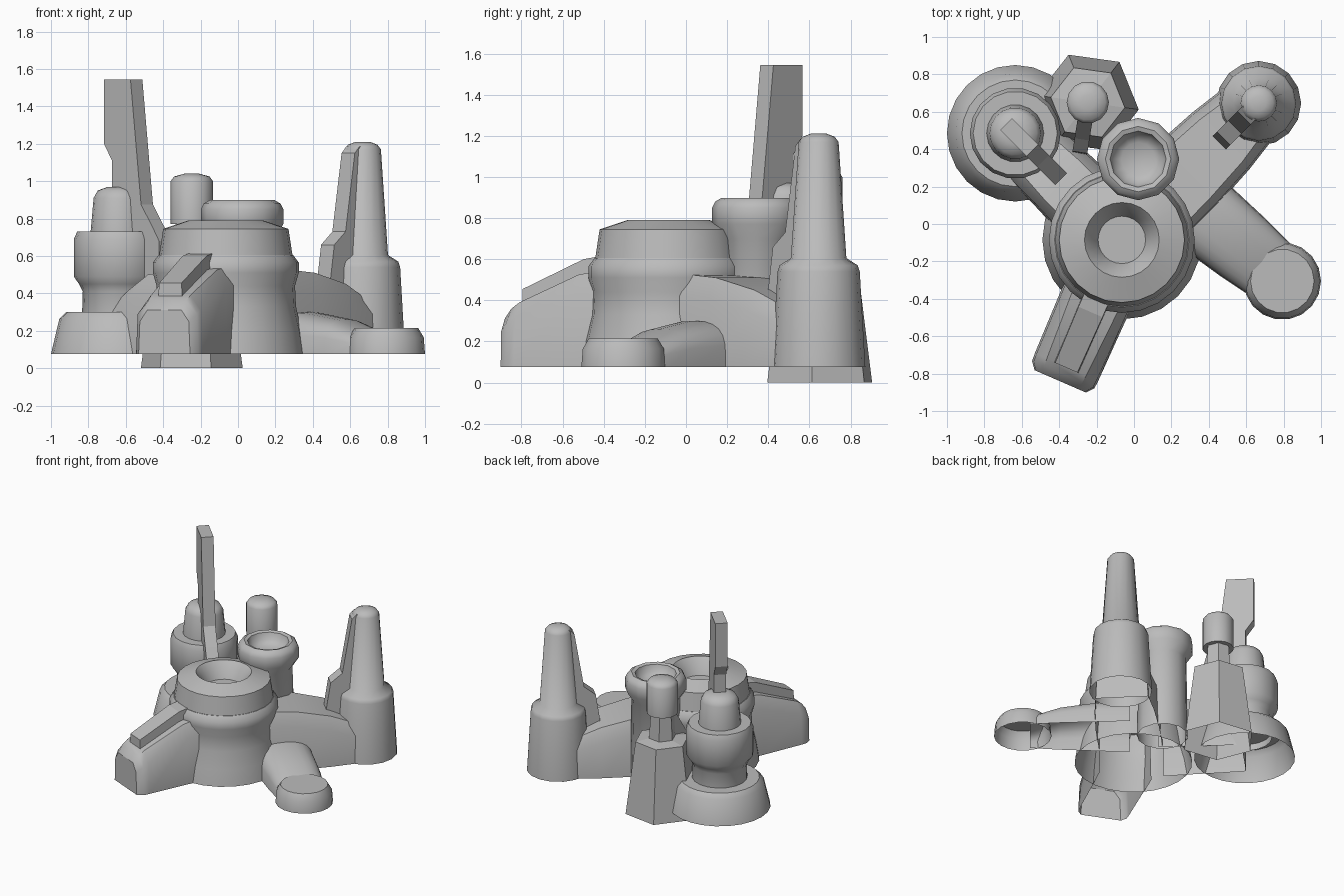
import bpy
from math import sin, cos, pi, radians

if "Cube" in bpy.data.objects:
    bpy.data.objects.remove(bpy.data.objects["Cube"])

BASE = 0.075
HUB = (-0.065, -0.085)

grey = bpy.data.materials.new("mid_grey")
grey.diffuse_color = (0.5, 0.5, 0.5, 1)
grey.use_nodes = True
grey.node_tree.nodes["Principled BSDF"].inputs["Base Color"].default_value = grey.diffuse_color


def make(name, verts, faces, smooth=38):
    me = bpy.data.meshes.new(name)
    me.from_pydata(verts, [], faces)
    me.update()
    me.materials.append(grey)
    ob = bpy.data.objects.new(name, me)
    bpy.context.collection.objects.link(ob)
    if smooth:
        bpy.ops.object.select_all(action='DESELECT')
        ob.select_set(True)
        bpy.context.view_layer.objects.active = ob
        bpy.ops.object.shade_smooth_by_angle(angle=radians(smooth))
    return ob


def lathe(name, centre, profile, n=20, turn=0.0, smooth=38):
    """Spin (radius, z) points; bottom stays open, top is capped."""
    verts = [(centre[0] + r * cos(turn + 2 * pi * j / n),
              centre[1] + r * sin(turn + 2 * pi * j / n), z)
             for r, z in profile for j in range(n)]
    faces = [(i * n + j, i * n + (j + 1) % n, (i + 1) * n + (j + 1) % n, (i + 1) * n + j)
             for i in range(len(profile) - 1) for j in range(n)]
    last = (len(profile) - 1) * n
    faces.append(tuple(range(last, last + n)))
    return make(name, verts, faces, smooth)


def loft(name, origin, angle, sections, smooth=38):
    """Join cross-sections [(distance, [(side, z), ...])] along a heading; underside open."""
    a = radians(angle)
    n = len(sections[0][1])
    verts = [(origin[0] + d * cos(a) - s * sin(a), origin[1] + d * sin(a) + s * cos(a), z)
             for d, pts in sections for s, z in pts]
    faces = [(i * n + j, (i + 1) * n + j, (i + 1) * n + j + 1, i * n + j + 1)
             for i in range(len(sections) - 1) for j in range(n - 1)]
    last = (len(sections) - 1) * n
    faces.append(tuple(range(last + n - 1, last - 1, -1)))
    return make(name, verts, faces, smooth)


def arch(wide, flat, shoulder, top):
    """Chamfered leg section, from right foot over the top to left foot."""
    half = [(wide, BASE), (wide * 0.5 + max(flat, wide * 0.9) * 0.5, shoulder), (flat, top)]
    return [(-s, z) for s, z in half] + half[::-1]


def dome(wide, top):
    """Squarish rounded leg section."""
    pts = []
    for k in range(13):
        c, s = cos(pi * k / 12), abs(sin(pi * k / 12))
        side = abs(c) ** 0.8 * (1 if c > 0 else -1)
        pts.append((-wide * side, BASE + (top - BASE) * s ** 0.55))
    return pts


def fin(name, origin, angle, outline, thick):
    """Upright plate from a (distance, z) outline."""
    a = radians(angle)
    n = len(outline)
    verts = [(origin[0] + d * cos(a) - s * sin(a), origin[1] + d * sin(a) + s * cos(a), z)
             for s in (-thick / 2, thick / 2) for d, z in outline]
    faces = [tuple(range(n)), tuple(range(2 * n - 1, n - 1, -1))]
    faces += [(j, j + n, (j + 1) % n + n, (j + 1) % n) for j in range(n)]
    return make(name, verts, faces, 0)


# Central hub with funnel cap
lathe("hub_body", HUB, [(0.425, BASE), (0.405, 0.2), (0.375, 0.33), (0.37, 0.44),
                        (0.39, 0.51), (0.39, 0.565), (0.36, 0.605), (0.3, 0.605)], 24)
lathe("hub_cap", HUB, [(0.3, 0.6), (0.357, 0.6), (0.335, 0.745), (0.2, 0.79),
                       (0.16, 0.74), (0.127, 0.67)], 24)

# Front leg with raised rib
loft("front_leg", HUB, 246.5, [(0.2, arch(0.195, 0.14, 0.46, 0.56)),
                               (0.42, arch(0.19, 0.13, 0.43, 0.525)),
                               (0.74, arch(0.185, 0.115, 0.31, 0.39)),
                               (0.785, arch(0.182, 0.11, 0.29, 0.36)),
                               (0.825, arch(0.15, 0.10, 0.25, 0.31))])
loft("front_leg_rib", HUB, 246.5,
     [(0.3, [(-0.075, 0.5), (-0.07, 0.62), (0.07, 0.62), (0.075, 0.5)]),
      (0.42, [(-0.075, 0.45), (-0.07, 0.6), (0.07, 0.6), (0.075, 0.45)]),
      (0.745, [(-0.07, 0.38), (-0.065, 0.455), (0.065, 0.455), (0.07, 0.38)])], 0)

# Rear legs
loft("right_rear_leg", HUB, 45, [(0.2, arch(0.23, 0.18, 0.43, 0.535)),
                                 (0.5, arch(0.23, 0.175, 0.41, 0.51)),
                                 (0.75, arch(0.215, 0.16, 0.35, 0.45)),
                                 (0.95, arch(0.19, 0.13, 0.28, 0.36))])
loft("left_rear_leg", HUB, 135, [(0.2, arch(0.21, 0.14, 0.42, 0.53)),
                                 (0.45, arch(0.2, 0.14, 0.40, 0.50)),
                                 (0.6, arch(0.2, 0.13, 0.33, 0.42)),
                                 (0.8, arch(0.19, 0.12, 0.2, 0.29))])

# Low side leg and round foot
loft("side_leg", (0.2, 0.19), -39.5, [(0.0, dome(0.225, 0.3)), (0.25, dome(0.21, 0.3)),
                                      (0.5, dome(0.195, 0.26)), (0.65, dome(0.18, 0.205)),
                                      (0.72, dome(0.17, 0.18))])
lathe("side_foot", (0.793, -0.305), [(0.207, BASE), (0.2, 0.165), (0.17, 0.215)], 18)

# Tall right tower
TOWER = (0.667, 0.645)
lathe("right_tower", TOWER, [(0.227, BASE), (0.2, 0.54), (0.19, 0.57), (0.135, 0.605),
                             (0.097, 1.17), (0.078, 1.195), (0.04, 1.21)], 16, 0, 60)
fin("right_tower_fin", TOWER, 225, [(0.0, 0.4), (0.305, 0.4), (0.29, 0.5), (0.265, 0.66),
                                    (0.18, 0.73), (0.11, 1.15), (0.075, 1.185), (0.0, 1.185)], 0.1)

# Left rear stack with tall blade
STACK = (-0.635, 0.485)
lathe("left_stack_base", STACK, [(0.365, BASE), (0.32, 0.265), (0.285, 0.3), (0.15, 0.3)], 24)
lathe("left_stack", STACK, [(0.2, 0.25), (0.195, 0.41), (0.215, 0.45), (0.243, 0.49), (0.243, 0.69),
                            (0.225, 0.73), (0.153, 0.73), (0.137, 0.91), (0.115, 0.95), (0.06, 0.97)],
      18, 0, 50)
fin("left_stack_blade", STACK, 315, [(-0.01, 0.45), (0.346, 0.45), (0.346, 0.68), (0.3, 0.75),
                                     (0.21, 0.875), (0.13, 1.543), (-0.07, 1.543),
                                     (-0.07, 1.2), (-0.01, 1.11)], 0.09)

# Hexagonal post at the back
POST = (-0.247, 0.65)
lathe("post_base", POST, [(0.275, 0), (0.2, 0.56), (0.1, 0.575)], 6, radians(52), 0)
lathe("post_neck", POST, [(0.1, 0.55), (0.085, 0.8)], 6, radians(52), 0)
lathe("post_cap", POST, [(0.07, 0.77), (0.113, 0.77), (0.113, 1.0), (0.095, 1.025), (0.04, 1.04)],
      14, 0, 60)
fin("post_fin", POST, 261, [(0.0, 0.3), (0.28, 0.3), (0.27, 0.5), (0.2, 0.58),
                            (0.09, 0.76), (0.0, 0.76)], 0.08)

# Open pipe behind the hub
lathe("rear_pipe", (0.022, 0.347), [(0.185, BASE), (0.175, 0.7), (0.22, 0.77),
                                    (0.22, 0.85), (0.205, 0.88), (0.175, 0.898), (0.15, 0.89),
                                    (0.135, 0.84), (0.09, 0.81)], 12, 0, 45)
